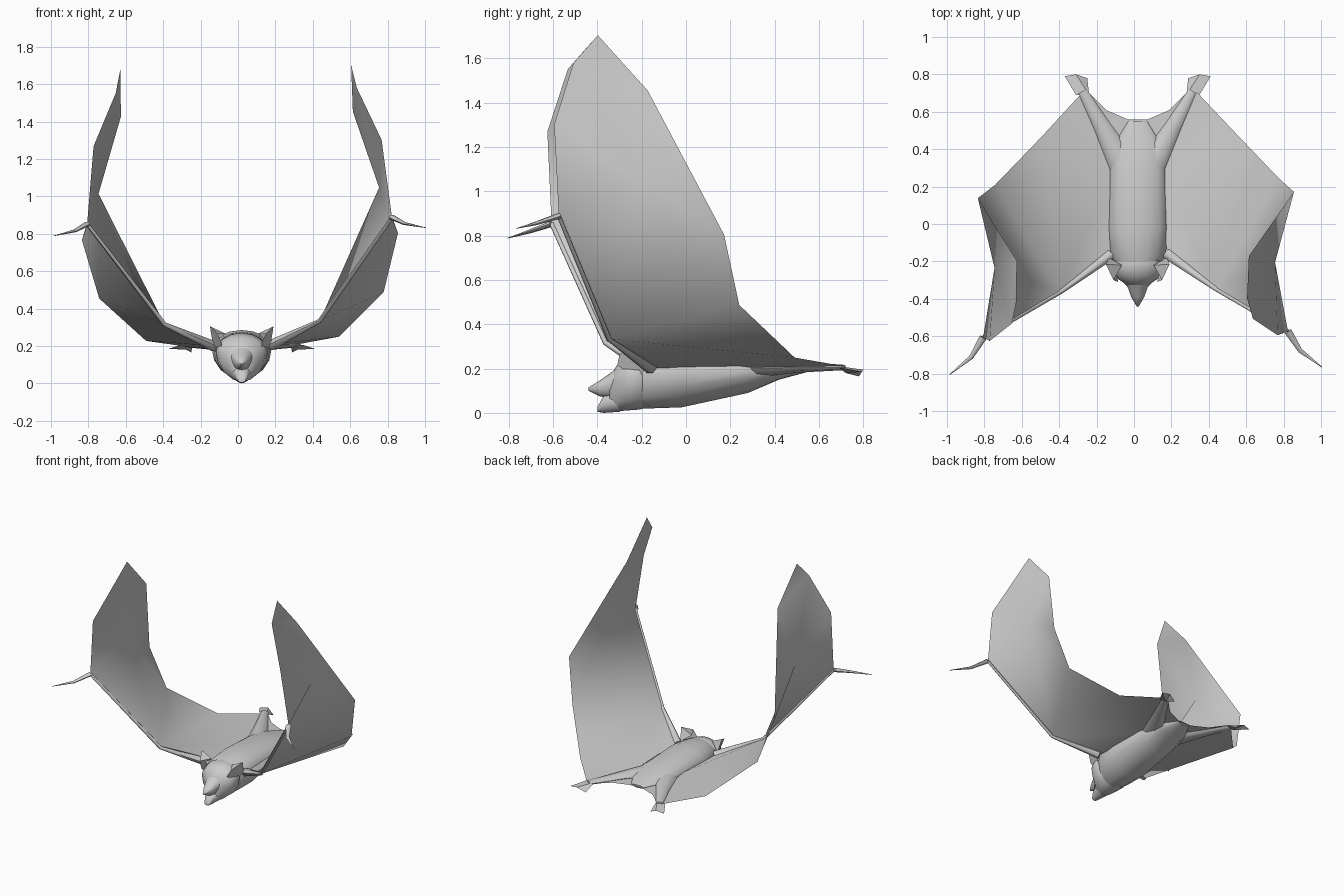
import bpy, bmesh, math
from mathutils import Matrix, Vector

cube = bpy.data.objects.get("Cube")
if cube:
    bpy.data.objects.remove(cube, do_unlink=True)

GREY = (0.6, 0.6, 0.6, 1)
fur = bpy.data.materials.new("bat grey")
fur.use_nodes = True
fur.diffuse_color = GREY
fur.node_tree.nodes["Principled BSDF"].inputs["Base Color"].default_value = GREY

MID = 0.02  # centre line of the body
# The wings bank slightly to one side
BANK = Matrix(((1, 0, -0.025, 0.03), (0.02, 1, 0, 0), (0.022, 0, 1, 0), (0, 0, 0, 1)))


def make(name, verts, faces, matrix, angle=60, fix=True):
    mesh = bpy.data.meshes.new(name)
    mesh.from_pydata([matrix @ Vector(v) for v in verts], [], faces)
    bm = bmesh.new()
    bm.from_mesh(mesh)
    if fix:
        bmesh.ops.recalc_face_normals(bm, faces=bm.faces)
    bm.to_mesh(mesh)
    bm.free()
    mesh.materials.append(fur)
    obj = bpy.data.objects.new(name, mesh)
    bpy.context.collection.objects.link(obj)
    bpy.ops.object.select_all(action="DESELECT")
    obj.select_set(True)
    bpy.context.view_layer.objects.active = obj
    bpy.ops.object.shade_smooth_by_angle(angle=math.radians(angle))
    return obj


def loft(name, sections, sides=16, widest=0.62):
    """Skin rings given as y, half width, bottom and top, narrower below."""
    verts, faces = [], []
    for y, half, low, high in sections:
        centre = low + (high - low) * widest
        for i in range(sides):
            a = 2 * math.pi * i / sides
            s = math.sin(a)
            z = centre + s * ((high - centre) if s > 0 else (centre - low))
            verts.append((half * math.cos(a), y, z))
    for r in range(len(sections) - 1):
        for i in range(sides):
            j = (i + 1) % sides
            faces.append((r * sides + i, r * sides + j, (r + 1) * sides + j, (r + 1) * sides + i))
    faces.append(tuple(range(sides)))
    faces.append(tuple(range((len(sections) - 1) * sides, len(verts))))
    return make(name, verts, faces, Matrix.Translation((MID, 0, 0)))


def limb(name, path, radii, matrix, flat=1.0, sides=6):
    """Tapered tube along a few points."""
    verts, faces = [], []
    pts = [Vector(p) for p in path]
    for k, p in enumerate(pts):
        d = (pts[min(k + 1, len(pts) - 1)] - pts[max(k - 1, 0)]).normalized()
        u = d.cross(Vector((0, 0, 1))).normalized()
        w = u.cross(d)
        for i in range(sides):
            a = 2 * math.pi * i / sides
            verts.append(p + (u * math.cos(a) + w * math.sin(a) * flat) * radii[k])
    for r in range(len(pts) - 1):
        for i in range(sides):
            j = (i + 1) % sides
            faces.append((r * sides + i, r * sides + j, (r + 1) * sides + j, (r + 1) * sides + i))
    faces += [tuple(range(sides)), tuple(range(len(verts) - sides, len(verts)))]
    return make(name, verts, faces, matrix)


# Body, head, snout and jaw
loft("body", [(-0.27, 0.08, 0.02, 0.25), (-0.17, 0.15, 0.02, 0.275), (-0.02, 0.16, 0.025, 0.285),
              (0.28, 0.15, 0.09, 0.265), (0.42, 0.13, 0.15, 0.235), (0.55, 0.05, 0.185, 0.205)])
loft("head", [(-0.345, 0.045, 0.01, 0.16), (-0.315, 0.075, 0.005, 0.21), (-0.28, 0.125, 0.01, 0.25),
              (-0.21, 0.14, 0.015, 0.27), (-0.15, 0.1, 0.03, 0.25)])
loft("snout", [(-0.44, 0.006, 0.1, 0.115), (-0.39, 0.035, 0.075, 0.145), (-0.32, 0.06, 0.06, 0.195)])
loft("lower_jaw", [(-0.4, 0.02, 0.005, 0.025), (-0.37, 0.035, 0.0, 0.08), (-0.3, 0.06, 0.005, 0.1)])

# Wing outline and fold points, on the model's left
wing = {
    "tip": (0.617, -0.41, 1.69), "finger": (0.645, -0.52, 1.565), "knuckle": (0.77, -0.61, 1.285),
    "wrist": (0.815, -0.59, 0.87), "elbow": (0.415, -0.355, 0.325), "shoulder": (0.15, -0.16, 0.2),
    "hip": (0.12, 0.28, 0.2), "ankle": (0.31, 0.7, 0.205), "edge_low": (0.515, 0.48, 0.238),
    "edge_mid": (0.76, 0.225, 0.47), "edge_out": (0.845, 0.155, 0.785),
    "edge_top": (0.62, -0.185, 1.44), "fold": (0.75, -0.22, 1.03),
}
panels = ["tip finger edge_top", "finger knuckle fold edge_top", "knuckle wrist fold",
          "fold edge_out edge_top", "fold wrist elbow", "fold elbow edge_mid edge_out",
          "elbow edge_low edge_mid", "elbow shoulder hip edge_low", "hip ankle edge_low"]
keys = list(wing)

for side, sx in (("left", 1), ("right", -1)):
    flip = Matrix.Diagonal((sx, 1, 1, 1))
    bank = BANK @ flip
    centre = Matrix.Translation((MID, 0, 0)) @ flip

    # Wing membrane, forearm and thumb
    make(side + "_wing", list(wing.values()),
         [[keys.index(k) for k in p.split()] for p in panels], bank, 50)
    limb(side + "_arm", [wing["shoulder"], wing["elbow"], wing["wrist"]],
         (0.03, 0.012, 0.01), bank)
    limb(side + "_thumb", [wing["wrist"], (0.88, -0.695, 0.835), (0.995, -0.785, 0.81)],
         (0.02, 0.012, 0.002), bank, 0.7)

    # Leg and webbed foot
    limb(side + "_leg", [(0.08, 0.32, 0.2), (0.19, 0.52, 0.205), (0.295, 0.71, 0.205)],
         (0.075, 0.045, 0.025), centre, 0.5, 8)
    make(side + "_foot", [(0.26, 0.69, 0.21), (0.33, 0.69, 0.205), (0.39, 0.79, 0.185),
                          (0.33, 0.8, 0.195), (0.27, 0.78, 0.165), (0.3, 0.72, 0.18)],
         [(0, 1, 2, 3), (0, 3, 4), (5, 2, 1), (5, 3, 2), (5, 4, 3), (5, 0, 4), (5, 1, 0)], centre, 30)

    # Ear cup
    make(side + "_ear", [(0.085, -0.22, 0.265), (0.13, -0.3, 0.265), (0.17, -0.215, 0.305),
                         (0.155, -0.18, 0.21), (0.12, -0.21, 0.15), (0.105, -0.31, 0.215)],
         [(0, 1, 2), (1, 5, 4, 2), (2, 4, 3), (0, 2, 3)], centre, 40)

# Tail membrane between the legs
half = [(0.27, 0.71, 0.205), (0.17, 0.61, 0.2), (0.055, 0.56, 0.195)]
rim = half + [(-x, y, z) for x, y, z in reversed(half)]
make("tail_membrane", rim + [(-0.1, 0.38, 0.2), (0.1, 0.38, 0.2)],
     [(0, 1, 7), (1, 2, 7), (2, 3, 6, 7), (3, 4, 6), (4, 5, 6)], Matrix.Translation((MID, 0, 0)))
